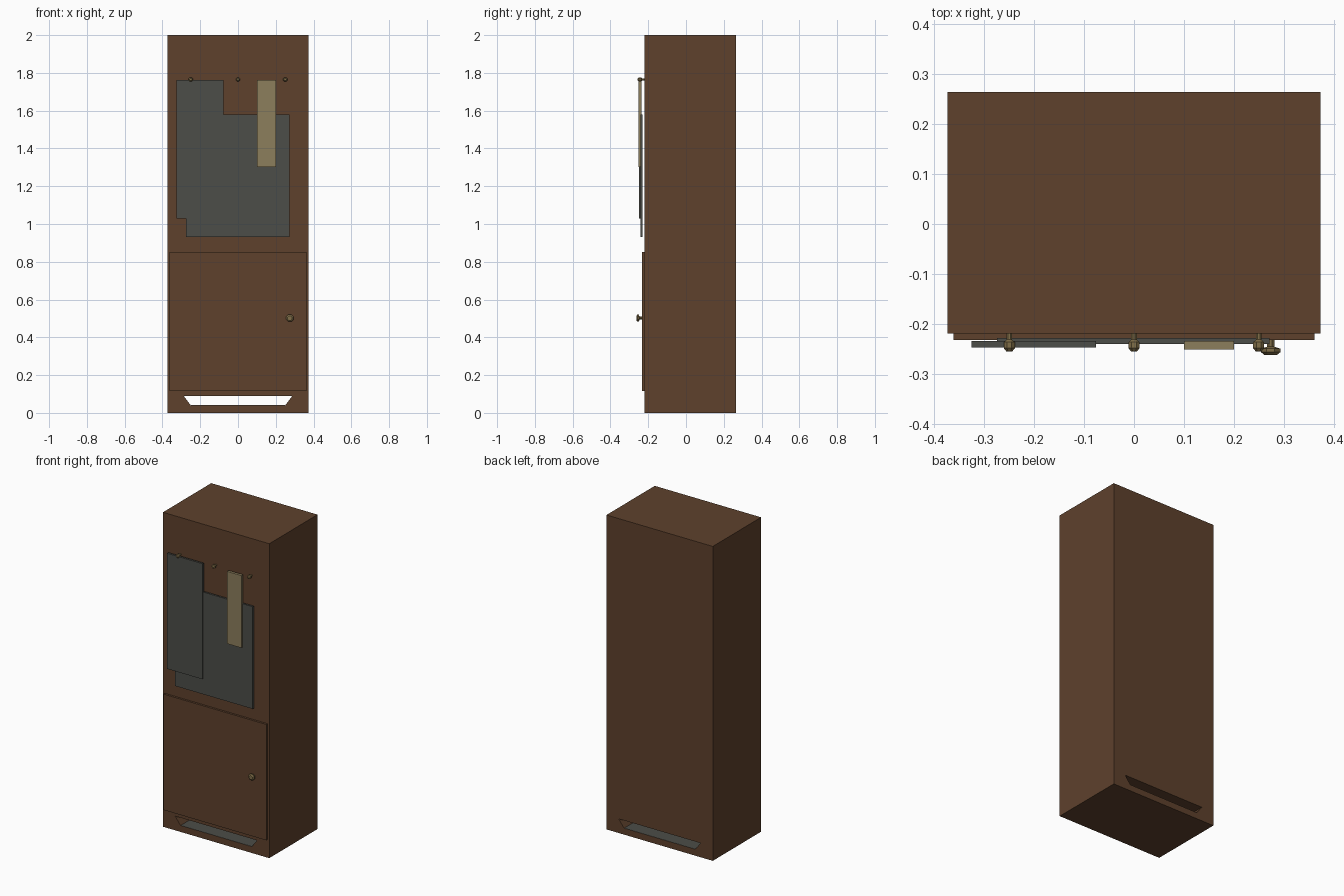
import bpy, bmesh, math
from mathutils import Matrix

if "Cube" in bpy.data.objects:
    bpy.data.objects.remove(bpy.data.objects["Cube"])


def material(name, rgb):
    m = bpy.data.materials.new(name)
    lin = [((c / 255 + 0.055) / 1.055) ** 2.4 for c in rgb]
    m.diffuse_color = (*lin, 1)
    m.use_nodes = True
    m.node_tree.nodes["Principled BSDF"].inputs["Base Color"].default_value = m.diffuse_color
    return m


WOOD = material("dark_wood", (94, 65, 44))
GREY = material("charcoal_grey", (76, 77, 72))
TAN = material("tan_cloth", (140, 126, 92))
BRASS = material("aged_brass", (128, 110, 72))


def finish(name, bm, mat):
    bmesh.ops.recalc_face_normals(bm, faces=bm.faces)
    me = bpy.data.meshes.new(name)
    bm.to_mesh(me)
    bm.free()
    me.materials.append(mat)
    ob = bpy.data.objects.new(name, me)
    bpy.context.collection.objects.link(ob)
    return ob


def box(name, x0, x1, y0, y1, z0, z1, mat):
    bm = bmesh.new()
    bmesh.ops.create_cube(bm, size=1)
    for v in bm.verts:
        v.co = ((x0 + x1) / 2 + v.co.x * (x1 - x0),
                (y0 + y1) / 2 + v.co.y * (y1 - y0),
                (z0 + z1) / 2 + v.co.z * (z1 - z0))
    return finish(name, bm, mat)


def turned(name, x, z, profile, mat, sides=8):
    """Low-poly turned part along y; profile is (y, radius) pairs."""
    bm = bmesh.new()
    rings = [[bm.verts.new((x + r * math.cos(math.tau * (i + 0.5) / sides), y,
                            z + r * math.sin(math.tau * (i + 0.5) / sides)))
              for i in range(sides)] for y, r in profile]
    for a, b in zip(rings, rings[1:]):
        for i in range(sides):
            j = (i + 1) % sides
            bm.faces.new((a[i], a[j], b[j], b[i]))
    bm.faces.new(rings[0])
    bm.faces.new(rings[-1])
    return finish(name, bm, mat)


# Cabinet body with a trapezoid slot running front to back
body = box("cabinet_body", -0.374, 0.374, -0.22, 0.265, 0, 2, WOOD)
bm = bmesh.new()
slot = [(-0.25, 0.04), (0.25, 0.04), (0.288, 0.09), (-0.288, 0.09)]
face = bm.faces.new([bm.verts.new((x, -0.4, z)) for x, z in slot])
ext = bmesh.ops.extrude_face_region(bm, geom=[face])
for v in ext["geom"]:
    if isinstance(v, bmesh.types.BMVert):
        v.co.y = 0.4
cutter = finish("slot_cutter", bm, WOOD)
cutter.hide_render = True
cutter.hide_viewport = True
cut = body.modifiers.new("slot", "BOOLEAN")
cut.operation = "DIFFERENCE"
cut.solver = "EXACT"
cut.object = cutter

# Grey lining on the slot floor
box("slot_floor", -0.25, 0.25, -0.219, 0.264, 0.038, 0.041, GREY)

# Lower door and its knob
box("door", -0.362, 0.362, -0.233, -0.22, 0.115, 0.852, WOOD)
turned("door_knob", 0.274, 0.502,
       [(-0.232, 0.008), (-0.246, 0.008), (-0.25, 0.021),
        (-0.257, 0.021), (-0.263, 0.013)], BRASS)

# Hanging panels
box("large_grey_panel", -0.275, 0.272, -0.241, -0.229, 0.93, 1.58, GREY)
box("left_grey_panel", -0.326, -0.076, -0.248, -0.235, 1.028, 1.763, GREY)
box("tan_strip", 0.1, 0.2, -0.252, -0.235, 1.303, 1.763, TAN)

# Row of pegs
for i, x in enumerate((-0.25, 0, 0.25)):
    turned(f"peg_{i + 1}", x, 1.765,
           [(-0.22, 0.006), (-0.232, 0.006), (-0.237, 0.012),
            (-0.249, 0.012), (-0.256, 0.006)], BRASS)
